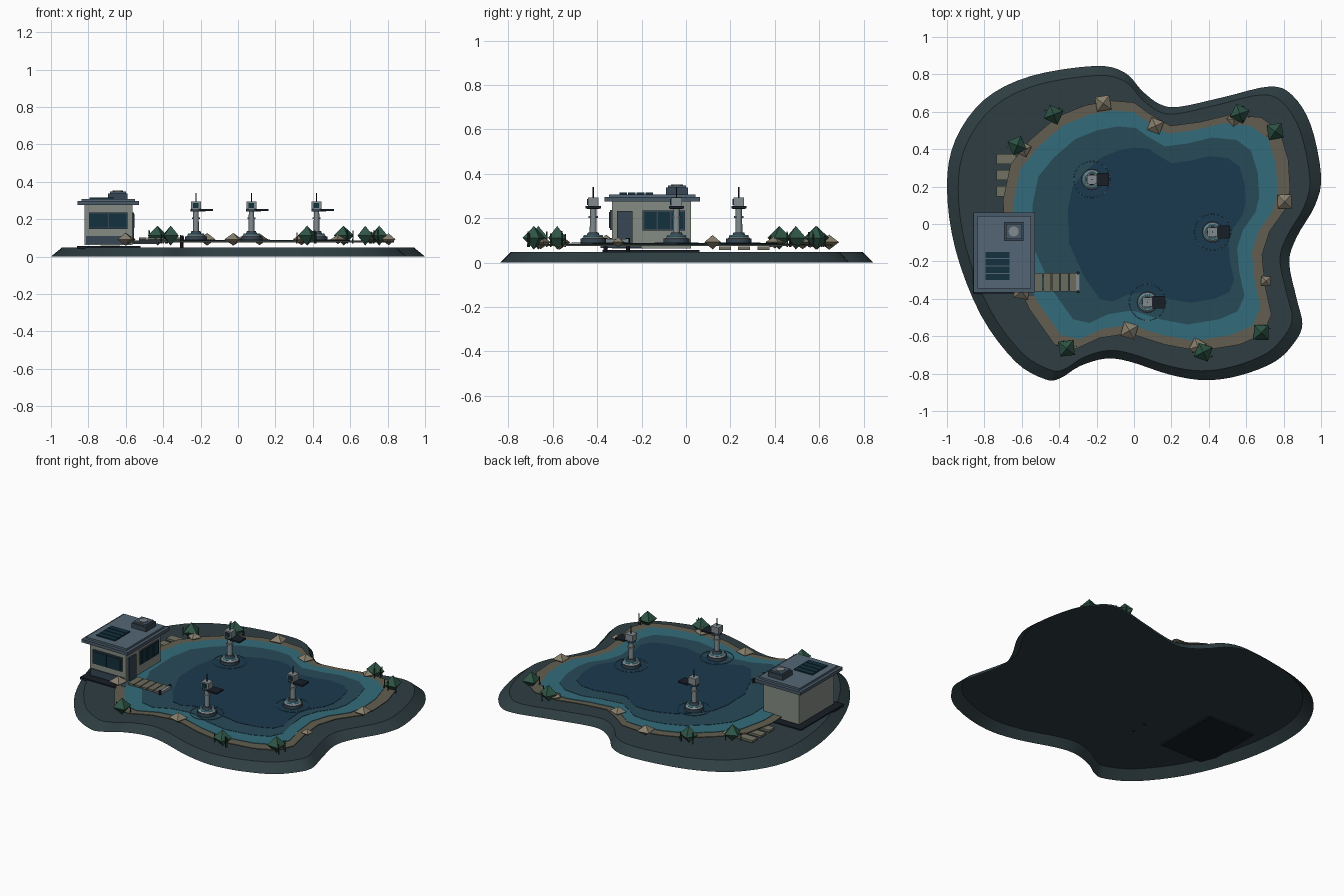
import bpy, bmesh, math, random
from mathutils import Vector, Matrix

if "Cube" in bpy.data.objects:
    bpy.data.objects.remove(bpy.data.objects["Cube"])

random.seed(4)
MATS = {}


def mat(rgb):
    if rgb not in MATS:
        m = bpy.data.materials.new("colour_%d" % len(MATS))
        m.diffuse_color = [(c / 255) ** 2.2 for c in rgb] + [1]
        m.use_nodes = True
        m.node_tree.nodes["Principled BSDF"].inputs["Base Color"].default_value = m.diffuse_color
        MATS[rgb] = m
    return MATS[rgb]


def finish(name, bm, rgb, smooth=False):
    bmesh.ops.recalc_face_normals(bm, faces=bm.faces)
    me = bpy.data.meshes.new(name)
    bm.to_mesh(me)
    bm.free()
    ob = bpy.data.objects.new(name, me)
    bpy.context.collection.objects.link(ob)
    me.materials.append(mat(rgb))
    if smooth:
        bpy.ops.object.select_all(action='DESELECT')
        ob.select_set(True)
        bpy.context.view_layer.objects.active = ob
        bpy.ops.object.shade_smooth_by_angle(angle=math.radians(30))
    return ob


def box(name, x0, x1, y0, y1, z0, z1, rgb):
    bm = bmesh.new()
    bmesh.ops.create_cube(bm, size=1)
    for v in bm.verts:
        v.co = ((x0 + x1) / 2 + v.co.x * (x1 - x0), (y0 + y1) / 2 + v.co.y * (y1 - y0),
                (z0 + z1) / 2 + v.co.z * (z1 - z0))
    return finish(name, bm, rgb)


def cyl(name, x, y, z0, z1, r0, r1, rgb, n=16):
    bm = bmesh.new()
    bmesh.ops.create_cone(bm, cap_ends=True, segments=n, radius1=r0, radius2=r1, depth=z1 - z0,
                          matrix=Matrix.Translation((x, y, (z0 + z1) / 2)))
    return finish(name, bm, rgb, n > 8)


def ring(name, x, y, z, r, t, rgb, n=32):
    bpy.ops.mesh.primitive_torus_add(location=(x, y, z), major_radius=r, minor_radius=t,
                                     major_segments=n, minor_segments=6)
    ob = bpy.context.object
    ob.name = name
    ob.data.materials.append(mat(rgb))


def octa(name, x, y, z, r, h, rgb):
    bm = bmesh.new()
    a = random.uniform(0, 1.5)
    for k in range(4):
        t = a + k * math.pi / 2
        bm.verts.new((x + r * math.cos(t), y + r * math.sin(t), z))
    bm.verts.new((x, y, z + h))
    bm.verts.new((x, y, z - h))
    bmesh.ops.convex_hull(bm, input=bm.verts)
    finish(name, bm, rgb)


def loft(name, loops, rgb, bottom=True, smooth=False):
    bm = bmesh.new()
    rows = [[bm.verts.new(p) for p in lp] for lp in loops]
    n = len(rows[0])
    for a, b in zip(rows, rows[1:]):
        for i in range(n):
            bm.faces.new((a[i], a[(i + 1) % n], b[(i + 1) % n], b[i]))
    bm.faces.new(rows[-1])
    if bottom:
        bm.faces.new(rows[0][::-1])
    finish(name, bm, rgb, smooth)


def spline(pts, k):
    out, n = [], len(pts)
    for i in range(n):
        p0, p1, p2, p3 = (Vector(pts[(i + j) % n]) for j in (-1, 0, 1, 2))
        for s in range(k):
            t = s / k
            out.append(0.5 * (2 * p1 + (p2 - p0) * t + (2 * p0 - 5 * p1 + 4 * p2 - p3) * t * t
                              + (3 * p1 - p0 - 3 * p2 + p3) * t ** 3))
    return out


# land: open-bottomed sloping shell
LAND = [(-1, .2), (-.955, .45), (-.8, .665), (-.555, .79), (-.21, .845), (-.05, .81), (.045, .71),
        (.14, .64), (.245, .627), (.485, .68), (.725, .735), (.845, .69), (.945, .53), (1, .26),
        (.968, .1), (.87, -.07), (.83, -.205), (.87, -.4), (.9, -.535), (.86, -.63), (.755, -.735),
        (.565, -.81), (.38, -.835), (.19, -.805), (-.025, -.735), (-.155, -.72), (-.29, -.76),
        (-.395, -.825), (-.475, -.83), (-.635, -.735), (-.82, -.485), (-.955, -.135)][::-1]
edge = spline(LAND, 4)
loft("land", [[(p.x, p.y, 0) for p in edge], [(p.x * .94, p.y * .94, .049) for p in edge]],
     (50, 64, 68), bottom=False, smooth=True)

# shore and stacked water sheets
SHORE = [(-.7, .13), (-.66, .32), (-.555, .45), (-.41, .575), (-.26, .635), (-.125, .66), (0, .65),
         (.075, .595), (.195, .525), (.35, .545), (.515, .585), (.68, .57), (.78, .495), (.825, .345),
         (.835, .185), (.81, .08), (.725, -.04), (.685, -.165), (.7, -.325), (.735, -.485),
         (.69, -.59), (.565, -.645), (.35, -.68), (.165, -.645), (-.025, -.585), (-.185, -.61),
         (-.315, -.67), (-.425, -.645), (-.56, -.455), (-.69, -.165)][::-1]
for name, s, dx, z0, z1, rgb in (("shore", 1, 0, .076, .082, (98, 94, 82)),
                                 ("water_edge", .92, 0, .082, .085, (54, 108, 122)),
                                 ("water_shallow", .79, .01, .085, .087, (44, 76, 88)),
                                 ("water_deep", .62, .08, .087, .089, (33, 60, 80))):
    loft(name, [[(x * s + dx, y * s, z) for x, y in SHORE] for z in (z0, z1)], rgb)

# hut
WALL, ROOF, FRAME = (132, 139, 130), (74, 90, 104), (58, 72, 84)
GLASS, DARK, METAL = (26, 52, 64), (30, 36, 44), (128, 138, 142)
box("hut_pad", -.86, -.52, -.375, .06, .04, .056, DARK)
box("hut_wall", -.82, -.565, -.333, .022, .063, .277, WALL)
box("hut_skirting", -.812, -.573, -.34, -.332, .066, .11, FRAME)
box("roof_slab", -.858, -.53, -.366, .062, .276, .296, ROOF)
box("roof_top", -.838, -.55, -.346, .042, .296, .308, (84, 102, 116))
box("roof_unit", -.695, -.59, -.09, .01, .308, .338, FRAME)
box("roof_unit_cap", -.685, -.6, -.08, 0, .338, .348, ROOF)
cyl("roof_fan", -.643, -.04, .348, .352, .027, .027, METAL)
for i in range(4):
    y = -.3 + i * .039
    box("roof_panel", -.795, -.665, y, y + .034, .308, .316, GLASS)
box("front_window_frame", -.797, -.59, -.342, -.332, .148, .236, FRAME)
for x in (-.79, -.691):
    box("front_window_glass", x, x + .094, -.347, -.341, .155, .229, GLASS)
box("side_window_frame", -.566, -.557, -.195, -.005, .145, .235, FRAME)
for i in range(3):
    y = -.188 + i * .061
    box("side_window_glass", -.558, -.553, y, y + .055, .152, .228, GLASS)
box("door", -.566, -.555, -.31, -.24, .08, .232, FRAME)

# landing and dock
box("landing", -.565, -.425, -.385, -.2, .066, .084, FRAME)
for i in range(5):
    x = -.53 + i * .046
    box("dock_plank", x, x + .041, -.362, -.262, .09, .102, (106, 106, 94))
for y in (-.345, -.28):
    box("dock_beam", -.53, -.3, y - .006, y + .006, .08, .09, FRAME)
for y in (-.362, -.262):
    cyl("dock_post", -.3, y, .045, .112, .009, .009, DARK, 8)
box("dock_end", -.31, -.29, -.365, -.258, .09, .106, METAL)

# stepping stones
for y in (.175, .262, .348):
    box("stepping_stone", -.735, -.63, y - .027, y + .027, .058, .072, (112, 112, 98))

# monitoring buoys
for x, y in ((-.225, .238), (.42, -.043), (.072, -.418)):
    ring("buoy_ripple", x, y, .09, .097, .0015, (70, 110, 126), 40)
    cyl("buoy_float", x, y, .084, .108, .058, .058, FRAME)
    cyl("buoy_deck", x, y, .108, .12, .052, .038, METAL)
    ring("buoy_light", x, y, .119, .04, .005, (120, 200, 215), 24)
    cyl("buoy_collar", x, y, .12, .136, .03, .024, FRAME)
    cyl("buoy_mast", x, y, .136, .255, .016, .014, METAL, 12)
    cyl("buoy_mast_band", x, y, .2, .21, .021, .021, METAL, 12)
    cyl("buoy_flange", x, y, .242, .254, .028, .028, FRAME, 12)
    box("buoy_head", x - .026, x + .026, y - .024, y + .024, .254, .294, METAL)
    box("buoy_screen", x - .016, x + .014, y - .028, y - .023, .26, .286, GLASS)
    box("buoy_arm", x, x + .05, y - .006, y + .006, .242, .25, FRAME)
    box("buoy_panel", x + .026, x + .092, y - .034, y + .034, .244, .254, DARK)
    cyl("buoy_antenna", x, y, .294, .34, .003, .003, DARK, 6)

# bushes with reeds
for x, y in ((-.43, .585), (-.625, .42), (.565, .59), (.755, .495), (.68, -.58), (.37, -.685),
             (-.36, -.665)):
    octa("bush", x, y, .112, .056, .053, (50, 86, 72))
    for k in range(3):
        a = random.uniform(0, 6.28)
        cyl("reed", x + .055 * math.cos(a), y + .04 * math.sin(a), .07,
            random.uniform(.115, .145), .004, .003, (52, 66, 52), 5)

# rocks
for x, y, r in ((-.165, .645, .055), (.115, .525, .05), (.805, .12, .052), (.705, -.305, .036),
                (-.025, -.57, .055), (.535, .56, .04), (.34, -.655, .05), (-.6, -.36, .055),
                (-.59, .4, .045)):
    octa("rock", x, y, .092, r, r * .62, (134, 126, 108))
